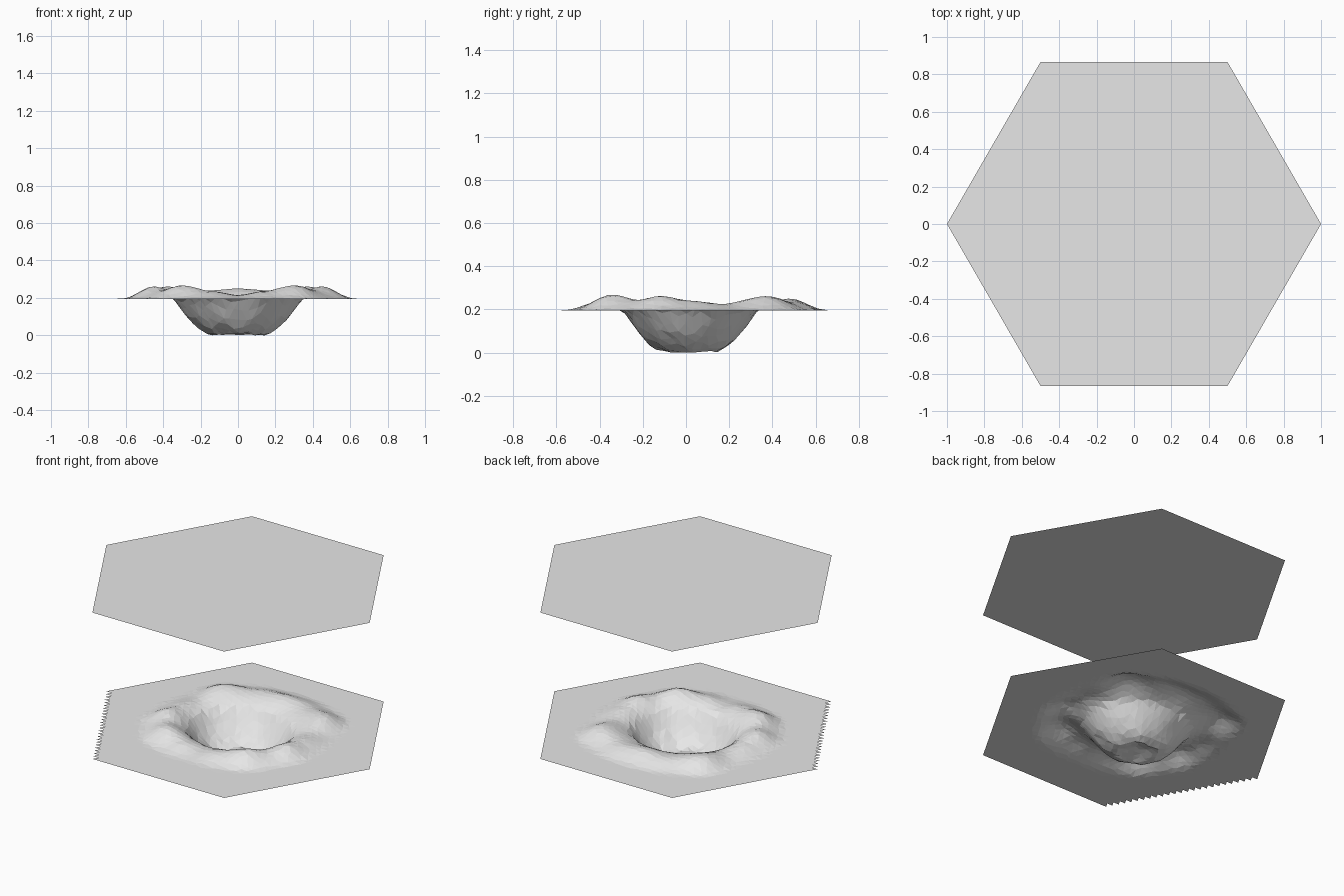
import bpy, bmesh, math, random
from mathutils import Vector, noise

random.seed(4)
GROUND, TOP = 0.195, 1.2
STEPS = 24  # lattice cells along each hexagon side

if "Cube" in bpy.data.objects:
    bpy.data.objects.remove(bpy.data.objects["Cube"], do_unlink=True)

stone = bpy.data.materials.new("pale_grey")
stone.use_nodes = True
stone.diffuse_color = (0.8, 0.8, 0.8, 1)
stone.node_tree.nodes["Principled BSDF"].inputs["Base Color"].default_value = (0.8, 0.8, 0.8, 1)

# Rim by angle from front to back: degrees, crest radius, crest height
RIM = [(-90, .42, .02), (-72, .44, .04), (-50, .47, .073), (-32, .46, .048),
       (-17, .47, .067), (0, .45, .045), (20, .45, .03), (43, .52, .066),
       (65, .48, .042), (90, .46, .055)]
# Bowl by share of its radius: share, depth share
BOWL = [(0, .85), (.2, .9), (.42, 1), (.6, .82), (.8, .46), (1, 0)]


def ease(t):
    return t * t * (3 - 2 * t)


def lookup(table, x, col, blend):
    """Blend between the table rows either side of x."""
    for a, b in zip(table, table[1:]):
        if x <= b[0]:
            return a[col] + (b[col] - a[col]) * blend((x - a[0]) / (b[0] - a[0]))
    return table[-1][col]


def height(x, y):
    y -= 0.02
    r = math.hypot(x, y)
    ang = math.atan2(y, abs(x))
    deg = math.degrees(ang)
    crest = lookup(RIM, deg, 1, ease)
    lift = lookup(RIM, deg, 2, ease)
    inner = 0.33 + 0.017 * math.cos(2 * ang)
    outer = crest + 0.17
    rough = noise.noise(Vector((abs(x), y, 0.3)) * 11)
    if r < inner:
        depth = lookup(BOWL, r / inner, 1, lambda t: t)
        return max(0, GROUND * (1 - depth) + 0.018 * rough * min(1, 3 * (1 - r / inner)))
    if r < crest:
        t = (r - inner) / (crest - inner)
        return GROUND + lift * math.sin(t * math.pi / 2)
    if r < outer:
        t = (outer - r) / (outer - crest)
        return GROUND + lift * ease(t) + 0.008 * rough * t * (1 - t)
    return GROUND


def add_object(name, bm):
    mesh = bpy.data.meshes.new(name)
    bm.to_mesh(mesh)
    bm.free()
    mesh.materials.append(stone)
    obj = bpy.data.objects.new(name, mesh)
    bpy.context.collection.objects.link(obj)
    return obj


# Crater ground: triangular lattice filling a hexagon
bm = bmesh.new()
grid = {}
for a in range(-STEPS, STEPS + 1):
    for b in range(-STEPS, STEPS + 1):
        if abs(a + b) <= STEPS:
            x = (a + b / 2) / STEPS
            y = b * math.sqrt(3) / 2 / STEPS
            if math.hypot(x, y) < 0.75:
                x += random.uniform(-0.01, 0.01)
                y += random.uniform(-0.01, 0.01)
            grid[a, b] = bm.verts.new((x, y, height(x, y)))
for a, b in grid:
    for tri in (((a, b), (a + 1, b), (a, b + 1)),
                ((a + 1, b), (a + 1, b + 1), (a, b + 1))):
        if all(k in grid for k in tri):
            bm.faces.new([grid[k] for k in tri])
add_object("crater_ground", bm)

# Flat hexagonal sheet floating above
bm = bmesh.new()
bm.faces.new([bm.verts.new((math.cos(i * math.pi / 3), math.sin(i * math.pi / 3), TOP))
              for i in range(6)])
add_object("upper_sheet", bm)
